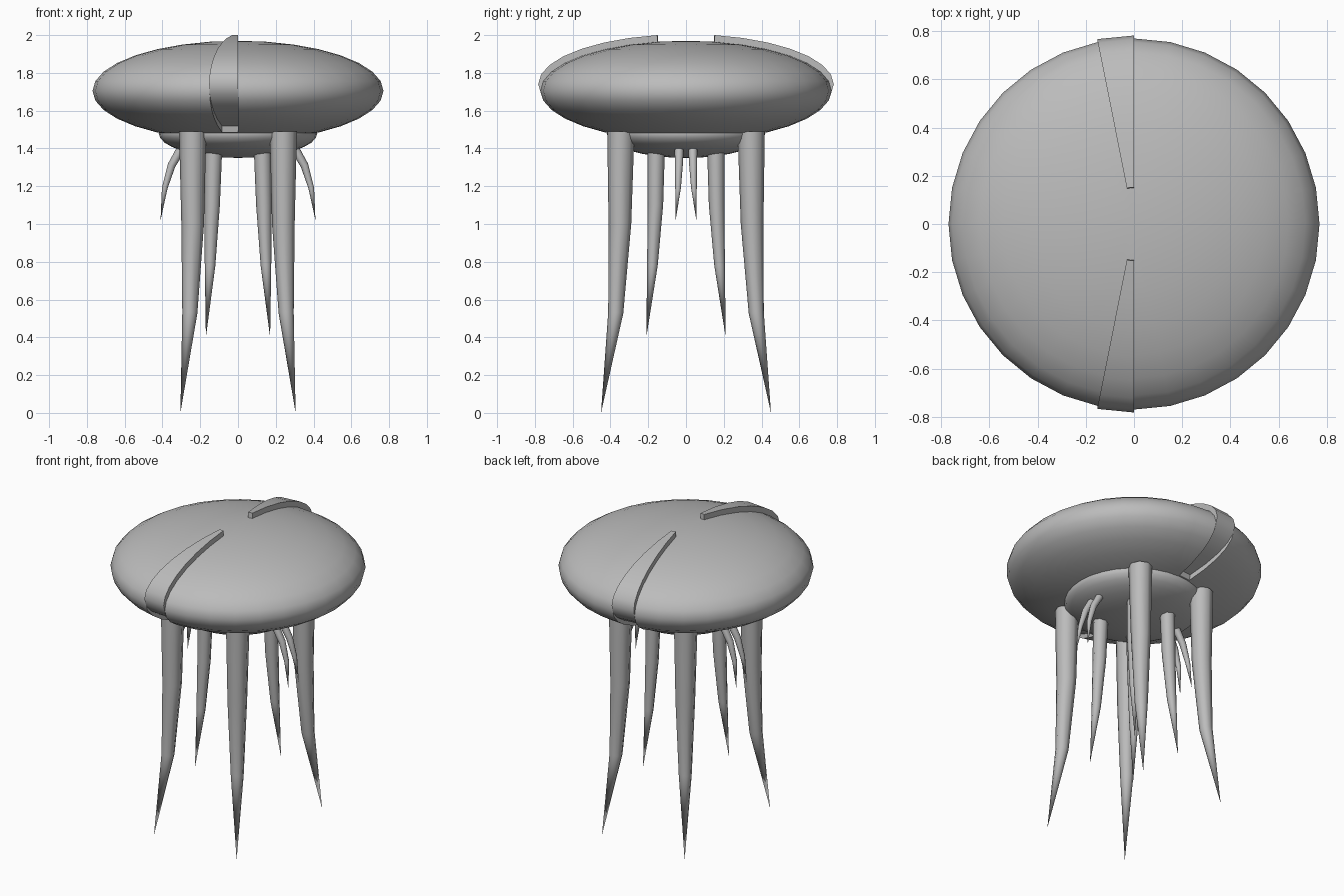
import bpy, bmesh, math
from mathutils import Matrix, Vector

if "Cube" in bpy.data.objects:
    bpy.data.objects.remove(bpy.data.objects["Cube"])

grey = bpy.data.materials.new("plain grey")
grey.diffuse_color = (0.5, 0.5, 0.5, 1)
grey.use_nodes = True
grey.node_tree.nodes["Principled BSDF"].inputs["Base Color"].default_value = grey.diffuse_color


def finish(name, bm, angle):
    bmesh.ops.recalc_face_normals(bm, faces=bm.faces)
    me = bpy.data.meshes.new(name)
    bm.to_mesh(me)
    bm.free()
    me.materials.append(grey)
    ob = bpy.data.objects.new(name, me)
    bpy.context.collection.objects.link(ob)
    bpy.ops.object.select_all(action='DESELECT')
    ob.select_set(True)
    bpy.context.view_layer.objects.active = ob
    bpy.ops.object.shade_smooth_by_angle(angle=math.radians(angle))
    return ob


def ellipsoid(r, h, z):
    bm = bmesh.new()
    bmesh.ops.create_uvsphere(bm, u_segments=32, v_segments=16, radius=1)
    bm.transform(Matrix.Translation((0, 0, z)) @ Matrix.Diagonal((r, r, h, 1)))
    return bm


# Wide bell: one column of faces, front and back, is pushed upward,
# making a ridge on top that turns into a groove underneath
R, H, Z, STEP = 0.77, 0.265, 1.705, math.pi / 16
bm = ellipsoid(R, H, Z)
for side in (-1, 1):
    strip = []
    for f in bm.faces:
        c = f.calc_center_median()
        azimuth = math.atan2(-c.x, side * c.y)
        polar = math.atan2(math.hypot(c.x, c.y) / R, (c.z - Z) / H)
        if 0 < azimuth < STEP and STEP < polar < 13 * STEP:
            strip.append(f)
    res = bmesh.ops.extrude_face_region(bm, geom=strip)
    for v in [g for g in res["geom"] if isinstance(g, bmesh.types.BMVert)]:
        v.co.x *= 1.016
        v.co.y *= 1.016
        v.co.z += 0.035
    old = [f for f in strip if f.is_valid]
    if old:
        bmesh.ops.delete(bm, geom=old, context='FACES')
finish("bell", bm, 40)

# Shallow bowl underneath
finish("under_bowl", ellipsoid(0.42, 0.13, 1.48), 40)


def tentacle(name, path, sides=8):
    """Tapered tube through (x, y, z, radius); the last point is the tip."""
    bm = bmesh.new()
    pts = [Vector(p[:3]) for p in path]
    rings = []
    for i, p in enumerate(path[:-1]):
        d = pts[i + 1] - pts[max(i - 1, 0)]
        rot = Vector((0, 0, -1)).rotation_difference(d.normalized())
        rings.append([bm.verts.new(pts[i] + rot @ Vector(
            (p[3] * math.cos(k * math.tau / sides),
             p[3] * math.sin(k * math.tau / sides), 0))) for k in range(sides)])
    tip = bm.verts.new(pts[-1])
    bm.faces.new(rings[0])
    for k in range(sides):
        n = (k + 1) % sides
        for a, b in zip(rings, rings[1:]):
            bm.faces.new((a[k], a[n], b[n], b[k]))
        bm.faces.new((rings[-1][k], rings[-1][n], tip))
    return finish(name, bm, 60)


# Long, middle and short tentacles, one of each per quarter
paths = {
    "long_tentacle": [(0.24, 0.345, 1.49, 0.072), (0.24, 0.35, 1.0, 0.06),
                      (0.255, 0.372, 0.53, 0.04), (0.305, 0.45, 0.0, 0)],
    "middle_tentacle": [(0.13, 0.158, 1.39, 0.046), (0.137, 0.162, 1.1, 0.041),
                        (0.148, 0.178, 0.78, 0.028), (0.17, 0.21, 0.4, 0)],
    "short_tentacle": [(0.30, 0.036, 1.40, 0.024), (0.352, 0.038, 1.31, 0.021),
                       (0.388, 0.042, 1.19, 0.015), (0.41, 0.055, 1.02, 0)],
}
for name, path in paths.items():
    for sx in (-1, 1):
        for sy in (-1, 1):
            tentacle(name, [(x * sx, y * sy, z, r) for x, y, z, r in path])
